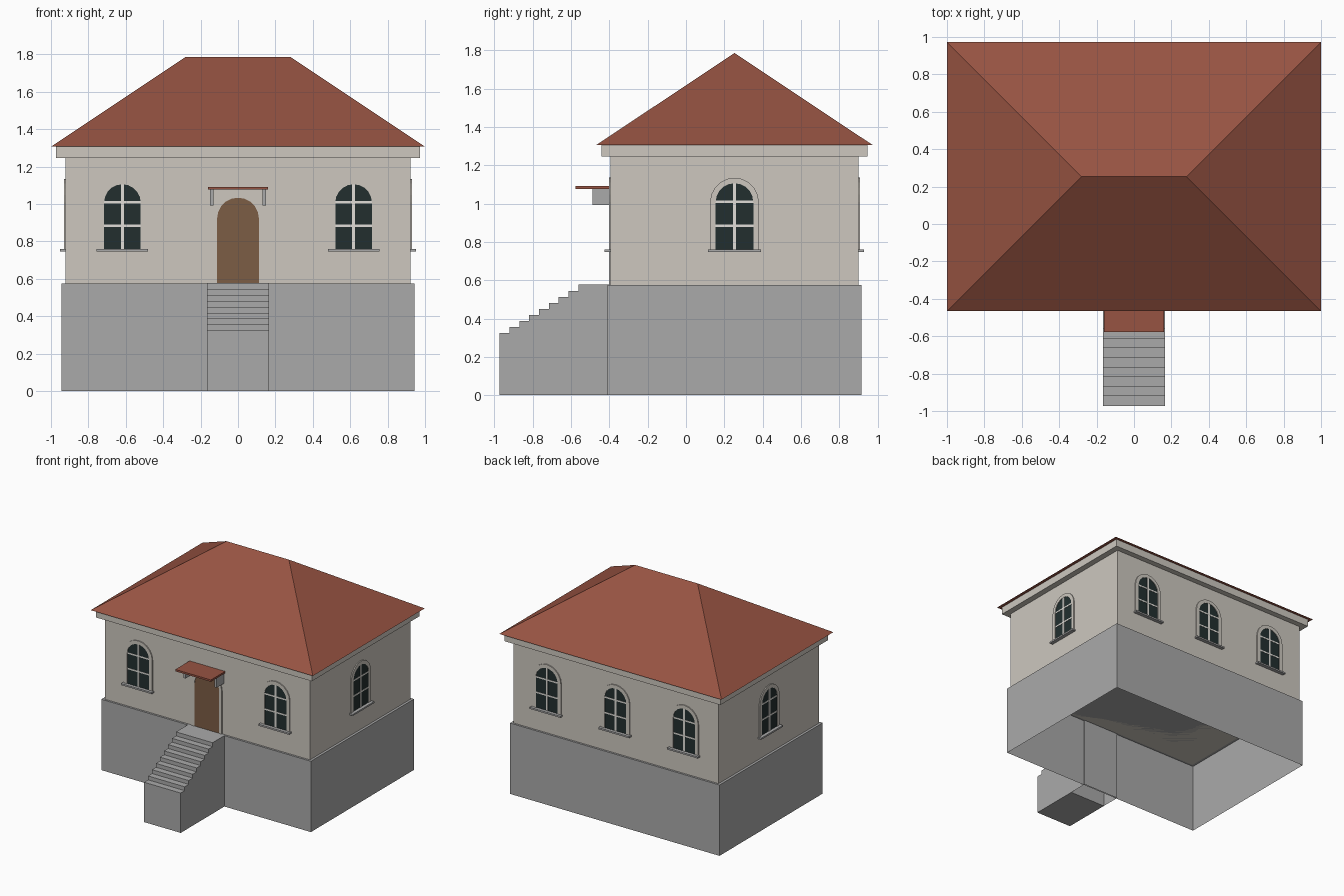
import bpy, bmesh, math
from mathutils import Matrix, Vector

if "Cube" in bpy.data.objects:
    bpy.data.objects.remove(bpy.data.objects["Cube"])

def mat(name, r, g, b):
    m = bpy.data.materials.new(name)
    m.diffuse_color = (r, g, b, 1)
    m.use_nodes = True
    m.node_tree.nodes["Principled BSDF"].inputs["Base Color"].default_value = m.diffuse_color
    return m

ROOF = mat("red roof", 0.31, 0.087, 0.055)
WALL = mat("cream plaster", 0.61, 0.575, 0.52)
STONE = mat("grey stone", 0.40, 0.40, 0.40)
GLASS = mat("dark glass", 0.016, 0.028, 0.028)
DOOR = mat("brown door", 0.20, 0.11, 0.06)
BARS = mat("white bars", 0.75, 0.73, 0.69)
CY = 0.253          # centre of the house in y
GROUND = 0.576      # top of the plinth

def finish(name, bm, m, matrix=Matrix()):
    bmesh.ops.transform(bm, matrix=matrix, verts=bm.verts)
    bmesh.ops.recalc_face_normals(bm, faces=bm.faces)
    me = bpy.data.meshes.new(name)
    bm.to_mesh(me)
    bm.free()
    me.materials.append(m)
    ob = bpy.data.objects.new(name, me)
    bpy.context.collection.objects.link(ob)
    return ob

def box(name, lo, hi, m, matrix=Matrix(), open_bottom=False):
    lo, hi = Vector(lo), Vector(hi)
    bm = bmesh.new()
    bmesh.ops.create_cube(bm, size=1)
    for v in bm.verts:
        v.co = Vector(a + (b - a) * (c + 0.5) for a, b, c in zip(lo, hi, v.co))
    bmesh.ops.recalc_face_normals(bm, faces=bm.faces)
    if open_bottom:
        bm.normal_update()
        bmesh.ops.delete(bm, geom=[f for f in bm.faces if f.normal.z < -0.5], context='FACES_ONLY')
    return finish(name, bm, m, matrix)

def prism(name, pts, offset, m, matrix=Matrix()):
    bm = bmesh.new()
    f = bm.faces.new([bm.verts.new(p) for p in pts])
    r = bmesh.ops.extrude_face_region(bm, geom=[f])
    bmesh.ops.translate(bm, vec=offset, verts=[g for g in r["geom"] if isinstance(g, bmesh.types.BMVert)])
    return finish(name, bm, m, matrix)

def arch(w, z0, spring, n=10):
    """Outline of a round-topped opening, from right foot over to left foot."""
    top = [(w * math.cos(math.pi * i / n), spring + w * math.sin(math.pi * i / n)) for i in range(n + 1)]
    return [(w, z0)] + top + [(-w, z0)]

def arched_panel(name, w, z0, spring, m, matrix):
    prism(name, [(x, -0.002, z) for x, z in arch(w, z0, spring)], (0, 0.004 - 0.006, 0), m, matrix)

def surround(name, w_in, w_out, z0, spring, matrix):
    pts = arch(w_out, z0, spring) + arch(w_in, z0, spring)[::-1]
    prism(name, [(x, 0, z) for x, z in pts], (0, -0.008, 0), WALL, matrix)

def window(name, matrix):
    surround(name + "_surround", 0.098, 0.127, 0.755, 1.008, matrix)
    arched_panel(name + "_glass", 0.098, 0.755, 1.008, GLASS, matrix)
    box(name + "_upright_bar", (-0.008, -0.007, 0.755), (0.008, -0.001, 1.106), BARS, matrix)
    for i, z in enumerate((0.884, 1.01)):
        box(f"{name}_cross_bar_{i}", (-0.098, -0.006, z - 0.006), (0.098, -0.001, z + 0.006), BARS, matrix)
    box(name + "_sill", (-0.138, -0.03, 0.747), (0.138, 0.0, 0.76), STONE, matrix)

# Plinth, walls and cornice
box("plinth", (-0.943, CY - 0.663, 0), (0.943, CY + 0.663, GROUND), STONE, open_bottom=True)
box("walls", (-0.923, CY - 0.647, GROUND), (0.923, CY + 0.647, 1.25), WALL)
box("cornice", (-0.972, CY - 0.693, 1.246), (0.972, CY + 0.693, 1.308), WALL)

# Hipped roof: a block whose top is squeezed to a ridge
roof = bmesh.new()
bmesh.ops.create_cube(roof, size=2)
for v in roof.verts:
    up = v.co.z > 0
    v.co = (v.co.x * (0.281 if up else 1), CY + v.co.y * (0 if up else 0.719), 1.786 if up else 1.307)
bmesh.ops.remove_doubles(roof, verts=roof.verts, dist=1e-4)
finish("roof", roof, ROOF)

# Stairs and landing
side = [(-0.165, -0.972, 0)]
for i in range(8):
    z = 0.324 + i * 0.0315
    side += [(-0.165, -0.972 + i * 0.0513, z), (-0.165, -0.972 + (i + 1) * 0.0513, z)]
side.append((-0.165, -0.972 + 8 * 0.0513, 0))
prism("stairs", side, (0.33, 0, 0), STONE)
box("landing", (-0.165, -0.5616, 0), (0.165, -0.40, GROUND + 0.001), STONE, open_bottom=True)

# Windows: local -y points out of the wall
def on_wall(angle, x, y):
    return Matrix.Translation((x, y, 0)) @ Matrix.Rotation(angle, 4, 'Z')

front = on_wall(0, 0, CY - 0.647)
for s, label in ((-1, "left"), (1, "right")):
    window(f"front_{label}_window", on_wall(0, s * 0.618, CY - 0.647))
    window(f"{label}_side_window", on_wall(s * math.pi / 2, s * 0.923, CY))
for i in (-1, 0, 1):
    window(f"back_window_{i + 2}", on_wall(math.pi, i * 0.618, CY + 0.647))

# Door with canopy on two brackets
surround("door_surround", 0.112, 0.135, GROUND, 0.922, front)
arched_panel("door", 0.112, GROUND, 0.922, DOOR, front)
box("canopy", (-0.16, -0.577, 1.077), (0.16, -0.39, 1.092), ROOF)
for s in (-1, 1):
    box("canopy_bracket", (s * 0.14 - 0.01, -0.488, 0.992), (s * 0.14 + 0.01, -0.39, 1.078), STONE)
